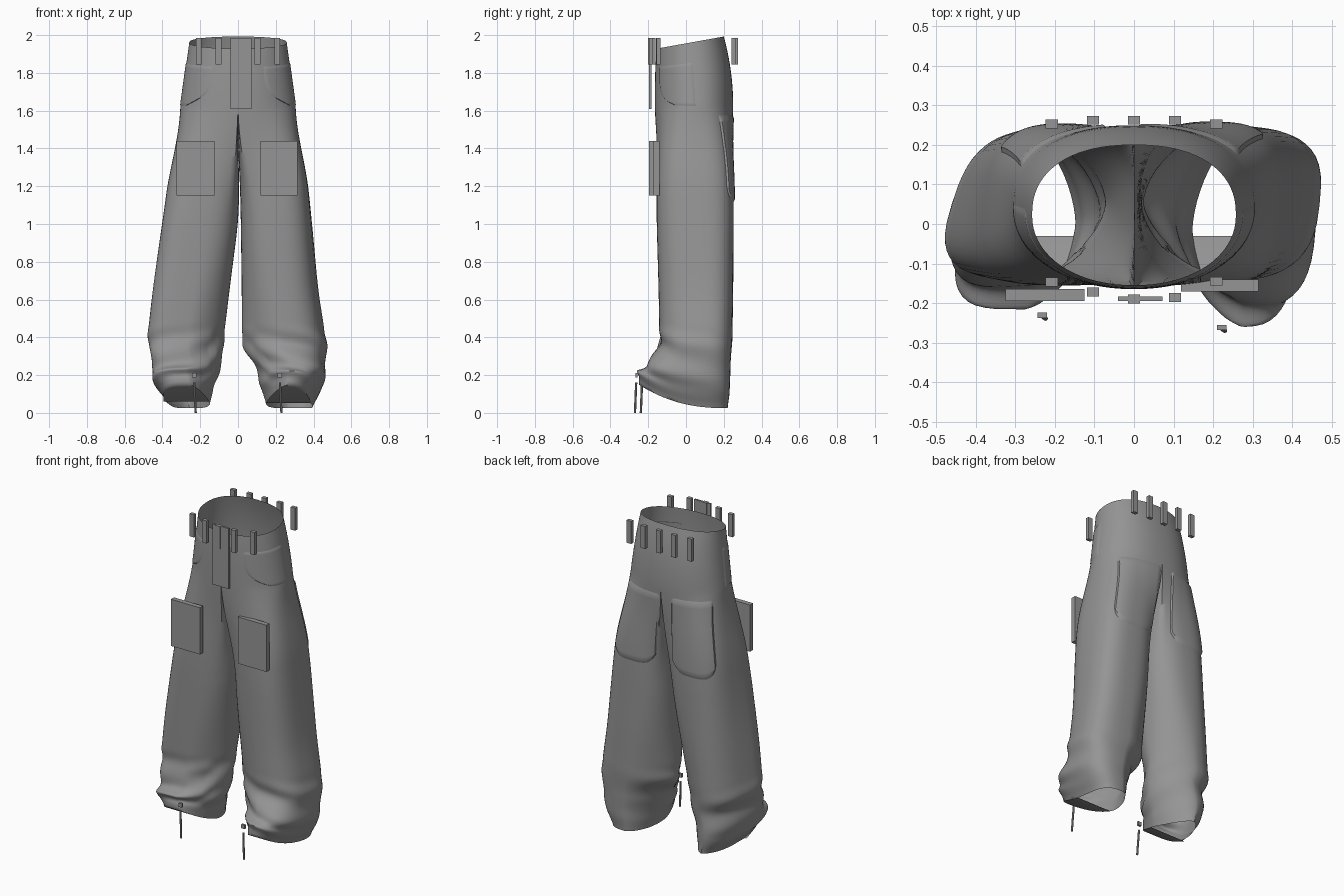
import bpy, bmesh
from math import sin, cos, pi, radians, copysign
from mathutils import Vector

cube = bpy.data.objects.get("Cube")
if cube:
    bpy.data.objects.remove(cube)

grey = bpy.data.materials.new("fabric_grey")
grey.use_nodes = True
COLOUR = (0.3, 0.3, 0.3, 1)
grey.diffuse_color = COLOUR
grey.node_tree.nodes["Principled BSDF"].inputs["Base Color"].default_value = COLOUR

CROTCH, HEM = 1.62, 0.025
RING, OUTER, LEG = 72, 36, 48      # columns: hips, outer leg half, whole leg

# Leg profile rows: height, inner x, outer x, front y, back y
LEFT = [(1.62, 0, .315, -.165, .25), (1.3, .02, .362, -.16, .255), (1, .015, .39, -.155, .252),
        (.65, .02, .42, -.145, .25), (.36, .02, .465, -.14, .245), (.27, .08, .46, -.19, .235),
        (.18, .11, .455, -.245, .235), (.1, .125, .43, -.25, .23), (.025, .15, .385, -.25, .22)]
RIGHT = [(1.62, 0, .315, -.165, .25), (1.3, -.015, .36, -.16, .25), (1, 0, .395, -.155, .247),
         (.65, .045, .435, -.145, .243), (.36, .08, .462, -.135, .235), (.28, .08, .425, -.17, .22),
         (.18, .11, .44, -.205, .225), (.1, .13, .42, -.21, .225), (.025, .15, .365, -.21, .22)]


def power(c, n):
    return copysign(abs(c) ** (2 / n), c)


def smooth(t):
    t = max(0, min(1, t))
    return t * t * (3 - 2 * t)


def finish(name, bm, angle=40):
    bmesh.ops.recalc_face_normals(bm, faces=bm.faces)
    mesh = bpy.data.meshes.new(name)
    bm.to_mesh(mesh)
    bm.free()
    mesh.materials.append(grey)
    ob = bpy.data.objects.new(name, mesh)
    bpy.context.collection.objects.link(ob)
    bpy.ops.object.select_all(action="DESELECT")
    ob.select_set(True)
    bpy.context.view_layer.objects.active = ob
    bpy.ops.object.shade_smooth_by_angle(angle=radians(angle))


def hip_point(a, t):
    """a: angle from the front centre, t: 0 at the crotch, 1 at the waist."""
    front, back = -.165 + .01 * t ** 3, .25 - .05 * t ** 2
    n = 2.1 if cos(a) > 0 else 2.3
    x = (.305 - .047 * t) * power(sin(a), n)
    mid, ry = (front + back) / 2, (back - front) / 2
    y = mid - ry * power(cos(a), n)
    top = 1.96 + .18 * (y - .02)
    return Vector((x, y, CROTCH + (top - CROTCH) * t))


def profile(rows, z):
    for hi, lo in zip(rows, rows[1:]):
        if z >= lo[0]:
            t = (hi[0] - z) / (hi[0] - lo[0])
            return [p + (q - p) * t for p, q in zip(hi[1:], lo[1:])]
    return rows[-1][1:]


def soft_profile(rows, z):
    """Profile averaged over a short height, which rounds its corners."""
    reach = .02 + .06 * smooth((z - .3) / .4)
    samples = [profile(rows, min(CROTCH, z + reach * k)) for k in (-1, -.5, 0, .5, 1)]
    return [sum(column) / len(samples) for column in zip(*samples)]


def leg_point(side, j, v):
    """j: column round the leg from the inner front; v: 0 at the crotch, 1 at the hem,
    then up to 1.1 for the front of the hem tucked underneath."""
    if j <= OUTER:
        top = hip_point(pi * j / OUTER, 0)
    else:
        k = (j - OUTER) / (LEG - OUTER)
        top = hip_point(pi, 0).lerp(hip_point(0, 0), k)
        top.x = 0
        top.z -= .1 * sin(pi * k)
    tuck, v = max(0, v - 1) / .1, min(v, 1)
    z = top.z + (HEM - top.z) * v
    inner, outer, front, back = soft_profile(LEFT if side > 0 else RIGHT, z)
    phi = radians(-135 + 360 * j / LEG)
    # Boxy outside, with an inner seam that grows narrow towards the hem
    n = 2.9 if cos(phi) > 0 else 2.6 - smooth((1.1 - z) / .8)
    c, d = power(cos(phi), n), power(sin(phi), n)
    # Crumpled folds above the hem, strongest at the front
    crumple = smooth((.48 - z) / .12) * smooth((z - .04) / .1)
    swell = 1 + crumple * (.03 - .025 * d) * sin(36 * z + 2.5 * phi + side)
    x = (inner + outer) / 2 + (outer - inner) / 2 * c * swell
    # Outer side leans forwards on the right leg, slightly back on the left
    x += (.025 if side > 0 else -.06) * d * max(0, c) ** .5 * smooth(1.3 * v)
    y = (front + back) / 2 + (back - front) / 2 * d * swell
    y += max(0, -.03 - y) * tuck
    lift = .125 * max(0, (back - y) / (back - front)) ** 2.4 * smooth((.3 - z) / .27)
    # Loosen from the hips quickly outside, slowly along the inner seam
    fast, slow = 1 - max(0, 1 - v / .3) ** 2, smooth(v / .4)
    s = slow + (fast - slow) * (1 + cos(phi)) / 2
    return Vector((side * (top.x + (x - top.x) * s), top.y + (y - top.y) * s, z + lift))


# Trousers: hips split into two legs along a crotch saddle
bm = bmesh.new()


def bridge(a, b):
    for i in range(len(a)):
        k = (i + 1) % len(a)
        bm.faces.new((a[i], a[k], b[k], b[i]))


hips = [[bm.verts.new(hip_point(2 * pi * i / RING, t / 10)) for i in range(RING)]
        for t in range(11)]
for low, high in zip(hips, hips[1:]):
    bridge(low, high)
saddle = [bm.verts.new(leg_point(1, j, 0)) for j in range(OUTER + 1, LEG)]
ROWS = 90
for side in (1, -1):
    last = [hips[0][side * i % RING] for i in range(OUTER + 1)] + saddle
    for r in range(1, ROWS + 10):
        ring = [bm.verts.new(leg_point(side, j, r / ROWS)) for j in range(LEG)]
        bridge(last, ring)
        last = ring
bmesh.ops.remove_doubles(bm, verts=bm.verts, dist=.0005)
finish("trousers", bm, 60)


def patch(name, surface, centre, depth, nu=20, nv=20):
    """Sewn-on panel that follows the cloth, with its rim tucked in."""
    bm = bmesh.new()
    grid = []
    for b in range(nv + 1):
        row = []
        for a in range(nu + 1):
            p = surface(a / nu, b / nv)
            out = Vector((p.x - centre[0], p.y - centre[1], 0)).normalized()
            rim = a in (0, nu) or b in (0, nv)
            row.append(bm.verts.new(p + out * (-.003 if rim else depth)))
        grid.append(row)
    for p, q in zip(grid, grid[1:]):
        for i in range(nu):
            bm.faces.new((p[i], p[i + 1], q[i + 1], q[i]))
    finish(name, bm, 35)


def box(name, centre, size):
    bm = bmesh.new()
    bmesh.ops.create_cube(bm, size=1)
    for v in bm.verts:
        v.co = Vector(c + s * d for c, s, d in zip(centre, size, v.co))
    finish(name, bm, 30)


for side, label, edge in ((1, "left", 24.5), (-1, "right", 22.5)):
    # Back pocket with a rounded bottom
    def back_pocket(u, v):
        bottom = .32 - .05 * abs(2 * u - 1) ** 4
        return leg_point(side, edge + 11.5 * u, .025 + (bottom - .025) * v)

    patch(label + "_back_pocket", back_pocket, (side * .18, .04), .008)

    # Curved front hip pocket
    def front_pocket(u, v):
        start = 27 + 42 * v ** 5
        return hip_point(side * radians(start + (92 - start) * u), .7 * (1 - v))

    patch(label + "_front_pocket", front_pocket, (0, .04), .003)

# Thigh pockets and fly
box("right_thigh_pocket", (-.225, -.18, 1.295), (.2, .03, .29))
box("left_thigh_pocket", (.217, -.156, 1.295), (.196, .03, .29))
box("fly", (.016, -.189, 1.797), (.112, .012, .375))

# Belt loops
for i, (front, back) in enumerate(zip((-.147, -.172, -.19, -.186, -.145),
                                      (.253, .263, .263, .263, .253))):
    x = (i - 2) * .104
    box(f"front_belt_loop_{i + 1}", (x, front, 1.915), (.031, .022, .14))
    box(f"back_belt_loop_{i + 1}", (x, back, 1.915), (.031, .022, .14))

# Hem drawstrings with toggles
for label, x, y in (("right", -.232, -.231), ("left", .222, -.262)):
    box(label + "_toggle", (x, y, .2), (.024, .013, .024))
    bm = bmesh.new()
    bmesh.ops.create_cone(bm, cap_ends=True, segments=8, radius1=.006, radius2=.006, depth=.16)
    for v in bm.verts:
        v.co += Vector((x + .004 - .05 * v.co.z, y - .005 + .04 * v.co.z, .08))
    finish(label + "_drawstring", bm)
